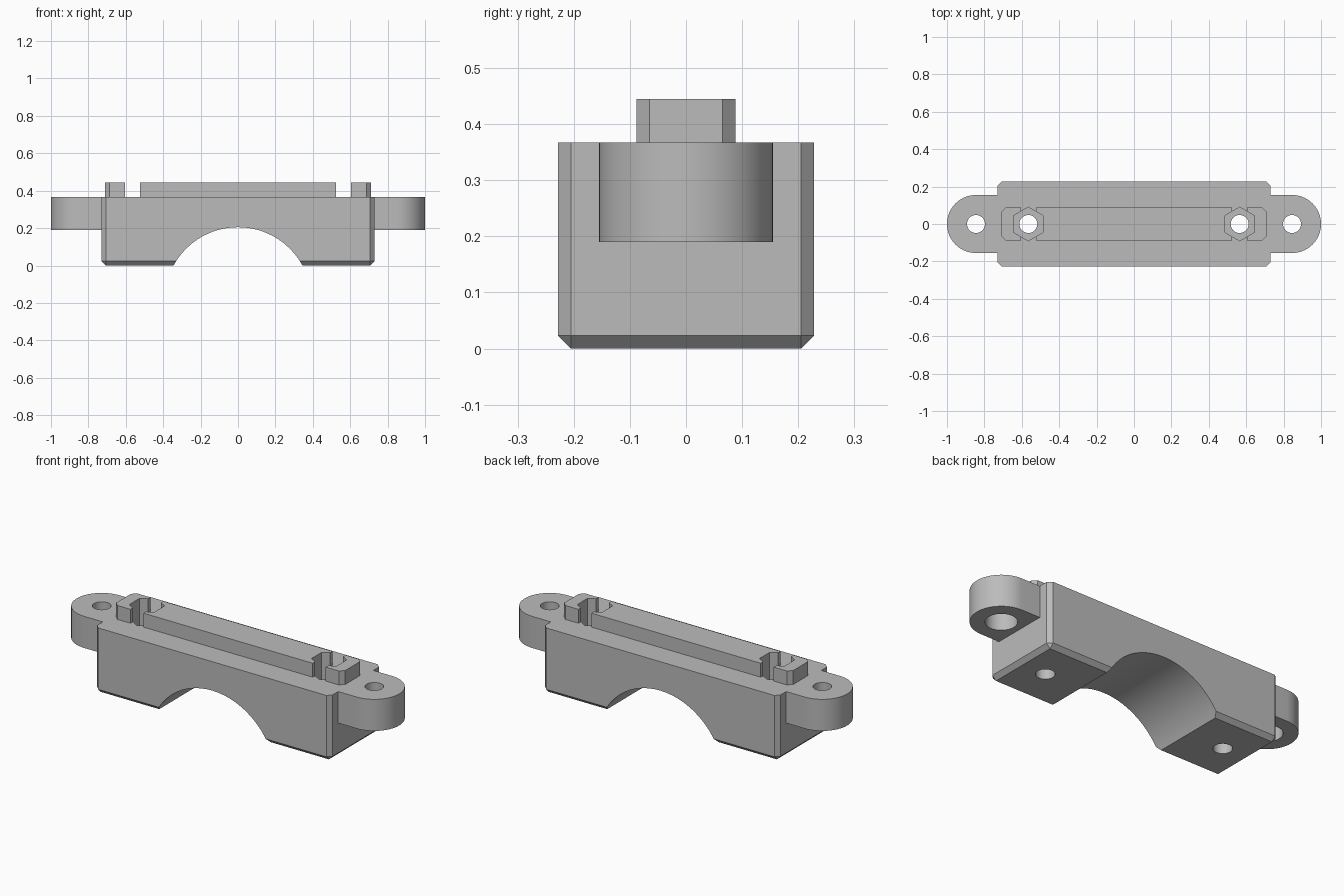
import bpy, bmesh
from math import pi, radians, sqrt, atan2, sin, cos

cube = bpy.data.objects.get("Cube")
if cube:
    bpy.data.objects.remove(cube, do_unlink=True)

grey = bpy.data.materials.new("plain grey")
grey.use_nodes = True
grey.diffuse_color = (0.5, 0.5, 0.5, 1)
grey.node_tree.nodes["Principled BSDF"].inputs["Base Color"].default_value = grey.diffuse_color

TOP, RIDGE_TOP = 0.367, 0.445
CHAMFER = 0.023
EAR_X, EAR_R, EAR_BOTTOM = 0.845, 0.155, 0.19
BOLT_X = 0.565
HOLE_R = 0.048


def make_object(name, bm):
    bmesh.ops.recalc_face_normals(bm, faces=bm.faces)
    mesh = bpy.data.meshes.new(name)
    bm.to_mesh(mesh)
    bm.free()
    mesh.materials.append(grey)
    obj = bpy.data.objects.new(name, mesh)
    bpy.context.collection.objects.link(obj)
    return obj


def prism(name, outline, z0, z1):
    bm = bmesh.new()
    face = bm.faces.new([bm.verts.new((x, y, z0)) for x, y in outline])
    ext = bmesh.ops.extrude_face_region(bm, geom=[face])
    for v in ext["geom"]:
        if isinstance(v, bmesh.types.BMVert):
            v.co.z = z1
    return make_object(name, bm)


def circle(x, y, r, n, start=0.0):
    return [(x + r * cos(start + 2 * pi * i / n), y + r * sin(start + 2 * pi * i / n))
            for i in range(n)]


def box(name, x, half_x, half_y, z0, z1, chamfer_bottom=False, chamfer_corners=False):
    bm = bmesh.new()
    bmesh.ops.create_cube(bm, size=1)
    for v in bm.verts:
        v.co = (x + v.co.x * 2 * half_x, v.co.y * 2 * half_y, z0 + (v.co.z + 0.5) * (z1 - z0))
    edges = []
    for e in bm.edges:
        a, b = e.verts[0].co, e.verts[1].co
        upright = abs(a.z - b.z) > 0.01
        low = max(a.z, b.z) < z0 + 0.001
        if (upright and chamfer_corners) or (low and chamfer_bottom):
            edges.append(e)
    if edges:
        bmesh.ops.bevel(bm, geom=edges, offset=CHAMFER, segments=1, affect='EDGES')
    return make_object(name, bm)


def combine(target, tool, operation):
    mod = target.modifiers.new(tool.name, 'BOOLEAN')
    mod.operation = operation
    mod.solver = 'EXACT'
    mod.object = tool
    bpy.context.view_layer.objects.active = target
    bpy.ops.object.modifier_apply(modifier=mod.name)
    bpy.data.objects.remove(tool, do_unlink=True)


# Chamfered main block
block = box("clamp_block", 0, 0.73, 0.228, 0, TOP, True, True)

# Raised rib along the top, sunk slightly into the block
combine(block, box("top_rib", 0, 0.71, 0.088, TOP - 0.05, RIDGE_TOP, False, True), 'UNION')

# Rounded mounting ears
for side in (-1, 1):
    arc = [(side * (EAR_X + EAR_R * cos(t)), EAR_R * sin(t))
           for t in (-pi / 2 + pi * i / 32 for i in range(33))]
    outline = [(side * 0.68, -EAR_R)] + arc + [(side * 0.68, EAR_R)]
    combine(block, prism("mounting_ear", outline, EAR_BOTTOM, TOP), 'UNION')

# Arched saddle cut through the underside
half_span, rise = 0.345, 0.205
radius = (half_span ** 2 + rise ** 2) / (2 * rise)
saddle = prism("saddle_cutter", circle(0, 0, radius, 64), -0.5, 0.5)
for v in saddle.data.vertices:
    x, y, z = v.co
    v.co = (x, z, y + rise - radius)
saddle.data.flip_normals()
combine(block, saddle, 'DIFFERENCE')

for side in (-1, 1):
    # Cross slot in the rib, hexagonal nut pocket and bolt hole
    bolt = side * BOLT_X
    combine(block, box("slot_cutter", bolt, 0.04, 0.2, TOP, 0.6), 'DIFFERENCE')
    combine(block, prism("nut_cutter", circle(bolt, 0, 0.09, 6, pi / 2), 0.26, 0.6), 'DIFFERENCE')
    combine(block, prism("bolt_cutter", circle(bolt, 0, HOLE_R, 32), -0.1, 0.5), 'DIFFERENCE')
    # Ear hole, widened from below
    ear = side * EAR_X
    combine(block, prism("ear_hole_cutter", circle(ear, 0, HOLE_R, 32), 0.1, 0.5), 'DIFFERENCE')
    combine(block, prism("counterbore_cutter", circle(ear, 0, 0.08, 32), 0.1, 0.30), 'DIFFERENCE')

# Smooth the curved walls, keep the corners crisp
bpy.ops.object.select_all(action='DESELECT')
block.select_set(True)
bpy.context.view_layer.objects.active = block
bpy.ops.object.shade_smooth_by_angle(angle=radians(25))
